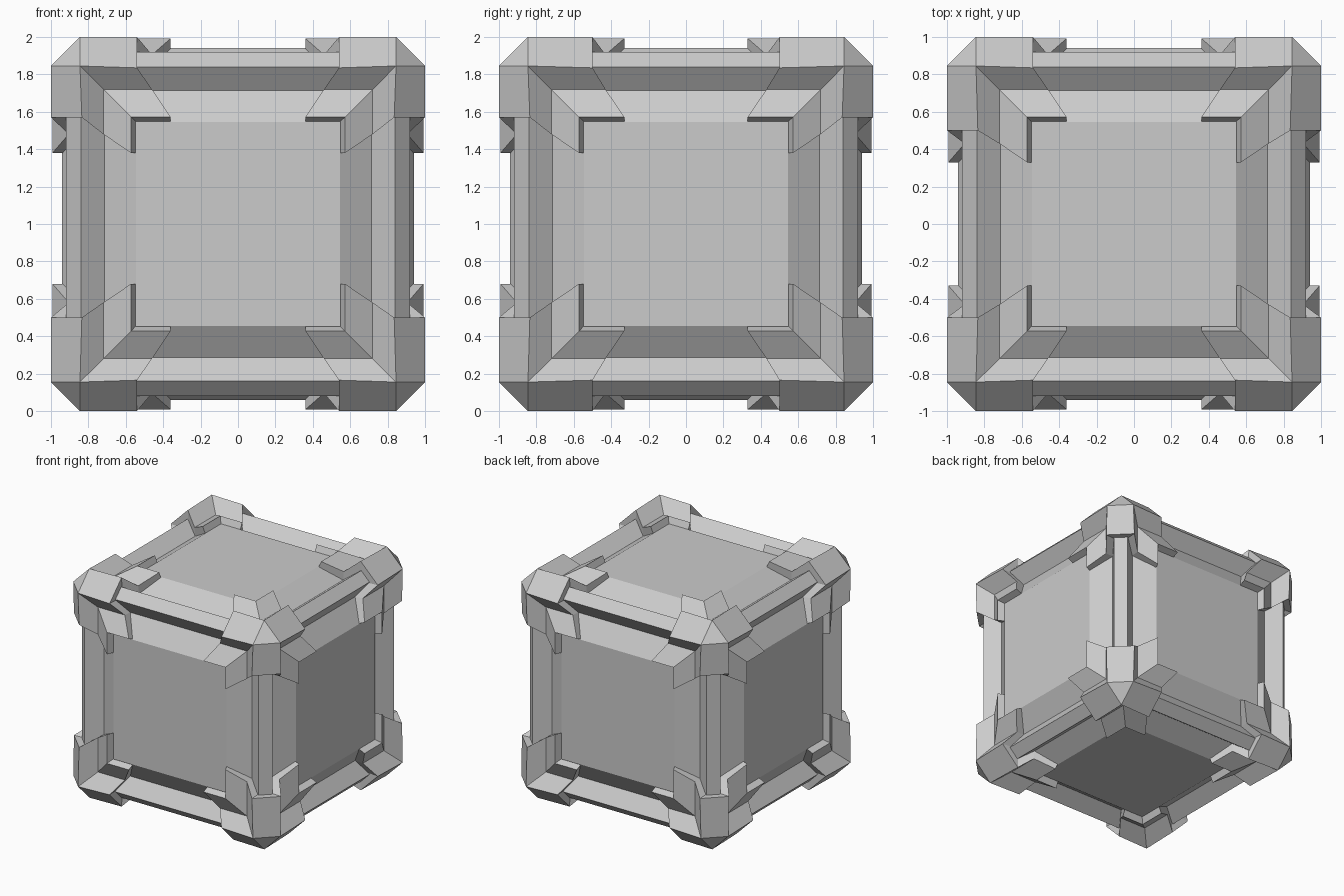
import bpy, bmesh
from mathutils import Vector
from itertools import product

if "Cube" in bpy.data.objects:
    bpy.data.objects.remove(bpy.data.objects["Cube"])


def make_object(name, bm):
    bmesh.ops.recalc_face_normals(bm, faces=bm.faces[:])
    me = bpy.data.meshes.new(name)
    bm.to_mesh(me)
    bm.free()
    ob = bpy.data.objects.new(name, me)
    ob.location.z = 1.0
    bpy.context.collection.objects.link(ob)
    return ob


# Crate body: bevelled cube, each side with a groove and a raised panel
bm = bmesh.new()
bmesh.ops.create_cube(bm, size=1.84)
bmesh.ops.bevel(bm, geom=bm.edges[:], offset=0.08, segments=1,
                affect='EDGES', clamp_overlap=True)
bm.normal_update()
sides = [f for f in bm.faces if max(abs(c) for c in f.normal) > 0.99]
for thickness, depth in ((0.125, -0.09), (0.17, 0.11)):
    bmesh.ops.inset_individual(bm, faces=sides, thickness=thickness,
                               depth=depth, use_even_offset=True)
make_object("crate_body", bm)

# Bracket section: (distance from side's centre line, height) at ridge, groove, tip
OUTER = [(0.845, 1.0), (0.72, 0.905), (0.572, 0.992)]
INNER = [(0.84, 0.91), (0.715, 0.82), (0.545, 0.93)]


def corner_bracket(name, signs):
    # how far each arm reaches along its axis at ridge, groove and tip
    ends = [(0.54, 0.46, 0.36), (0.50, 0.43, 0.33),
            (0.57, 0.48, 0.38) if signs[2] > 0 else (0.50, 0.42, 0.32)]
    bm = bmesh.new()
    layers = []
    for section in (OUTER, INNER):
        v = {}
        for a in range(3):
            for i, (lat, height) in enumerate(section):
                for arm in range(3):
                    p = [lat, lat, lat]
                    p[a] = height
                    if arm != a:          # arm == a marks the mitre point
                        if i == 0:
                            p = [c - 0.01 if k != a else c for k, c in enumerate(p)]
                        p[arm] = ends[arm][i]
                    v[a, arm, i] = bm.verts.new([c * s for c, s in zip(p, signs)])
        layers.append(v)

    # patch layout shared by the outer and inner skins
    quads = [[(a, a, 0) for a in range(3)]]
    for a in range(3):
        b, c = (a + 1) % 3, (a + 2) % 3
        for arm in (b, c):
            for i in (0, 1):
                quads.append([(a, a, i), (a, arm, i), (a, arm, i + 1), (a, a, i + 1)])
        quads.append([(a, a, 0), (a, c, 0), (b, c, 0), (b, b, 0)])
    for v in layers:
        for q in quads:
            bm.faces.new([v[k] for k in q])

    # rim joining both skins
    count = {}
    for q in quads:
        for k, m in zip(q, q[1:] + q[:1]):
            count.setdefault(frozenset((k, m)), []).append((k, m))
    for uses in count.values():
        if len(uses) == 1:
            k, m = uses[0]
            o, n = layers
            bm.faces.new([o[k], o[m], n[m], n[k]])
    make_object(name, bm)


# Eight corner brackets
for sx, sy, sz in product((-1, 1), repeat=3):
    label = "_".join(("top" if sz > 0 else "bottom",
                      "back" if sy > 0 else "front",
                      "right" if sx > 0 else "left"))
    corner_bracket("corner_bracket_" + label, (sx, sy, sz))
